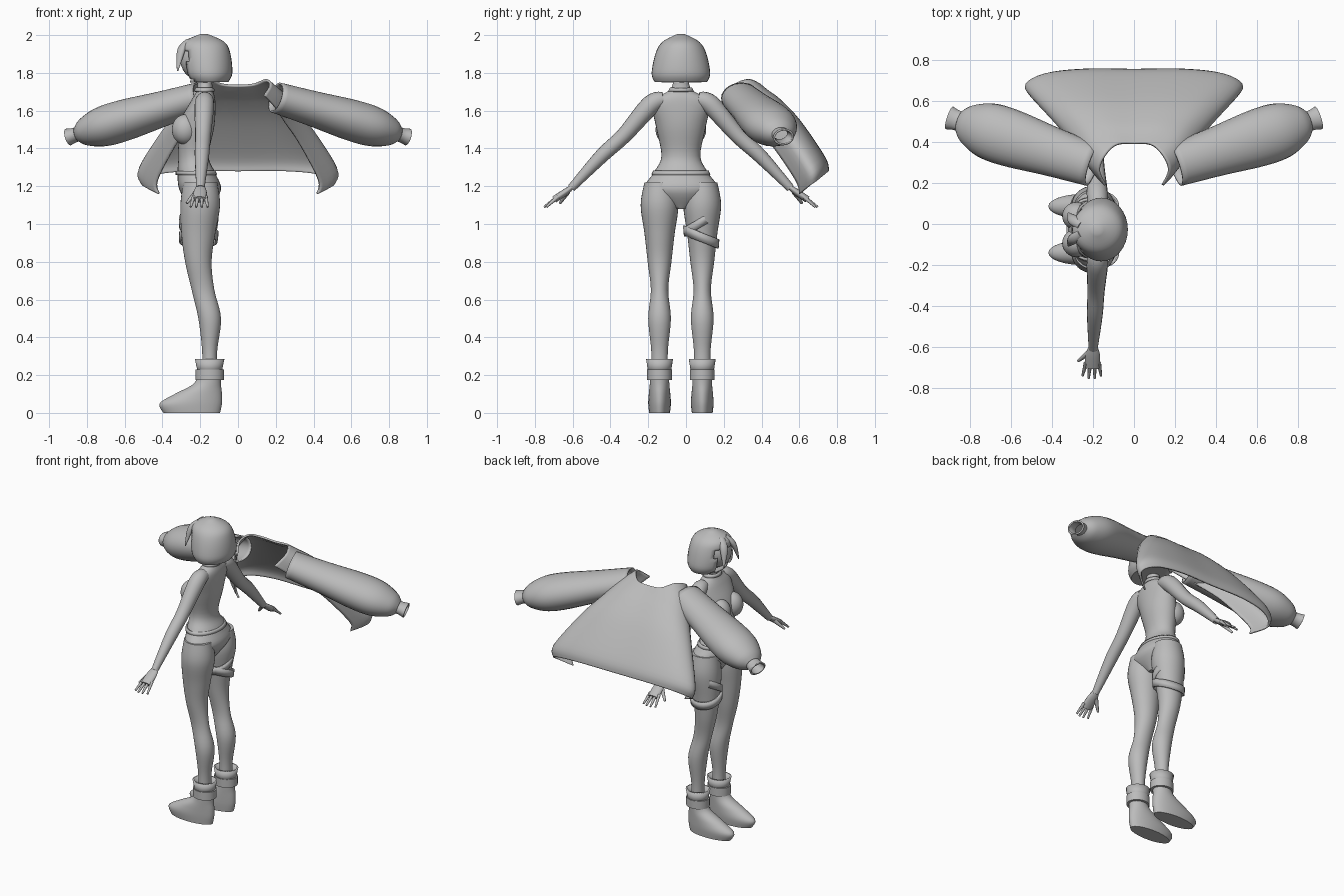
import bpy, bmesh, math
from mathutils import Vector

cube = bpy.data.objects.get("Cube")
if cube:
    bpy.data.objects.remove(cube)

grey = bpy.data.materials.new("plain_grey")
grey.use_nodes = True
colour = (0.5, 0.5, 0.5, 1)
grey.diffuse_color = colour
grey.node_tree.nodes["Principled BSDF"].inputs["Base Color"].default_value = colour

MID = -0.027                      # the figure's own centre plane in y
LEG = 0.113                       # distance of each leg from that plane
SIDES = (("near", -1), ("far", 1))


def smooth(rows, steps):
    """Interpolate number rows with a Catmull-Rom spline."""
    out, last = [], len(rows) - 1
    for i in range(last):
        nearby = [rows[max(0, min(last, i + j))] for j in (-1, 0, 1, 2)]
        for step in range(steps):
            t = step / steps
            out.append(tuple(
                b + t / 2 * (c - a + t * (2*a - 5*b + 4*c - d + t * (3*(b - c) + d - a)))
                for a, b, c, d in zip(*nearby)))
    return out + [tuple(rows[-1])]


def surface(name, rings, closed=True, cap=True, thick=0, drop=None):
    """Skin a list of rings; optionally cap, remove faces by rule and thicken."""
    bm = bmesh.new()
    verts = [[bm.verts.new(point) for point in ring] for ring in rings]
    count = len(verts[0])
    for low, high in zip(verts, verts[1:]):
        for i in range(count if closed else count - 1):
            j = (i + 1) % count
            bm.faces.new((low[i], low[j], high[j], high[i]))
    if cap:
        bm.faces.new(verts[0])
        bm.faces.new(verts[-1])
    bmesh.ops.recalc_face_normals(bm, faces=bm.faces)
    if drop:
        gone = [face for face in bm.faces if drop(face.calc_center_median())]
        bmesh.ops.delete(bm, geom=gone, context='FACES')
    mesh = bpy.data.meshes.new(name)
    bm.to_mesh(mesh)
    bm.free()
    mesh.materials.append(grey)
    mesh.shade_smooth()
    mesh.set_sharp_from_angle(angle=math.radians(50))
    part = bpy.data.objects.new(name, mesh)
    bpy.context.collection.objects.link(part)
    if thick:
        shell = part.modifiers.new("thickness", 'SOLIDIFY')
        shell.thickness = thick
        shell.offset = 0


def turn(count):
    """Cosine and sine pairs once round a circle."""
    angles = [math.tau * i / count for i in range(count)]
    return [(math.cos(angle), math.sin(angle)) for angle in angles]


def upright(name, rows, out=0, tilt=0, steps=5, **options):
    """Stacked ellipses from rows of (z, x centre, x radius, y radius)."""
    rings = [[(x + rx * c, MID + out + ry * s, z + tilt * ry * s) for c, s in turn(32)]
             for z, x, rx, ry in smooth(rows, steps)]
    surface(name, rings, **options)


def band(name, bottom, top, **options):
    """Thin strap between two ellipses."""
    upright(name, (bottom, top), steps=1, cap=False, thick=.01, **options)


def ball(name, centre, radii, out=0):
    """Ellipsoid."""
    angles = [math.pi * (i + .3) / 16 for i in range(16)]
    upright(name, [(centre[1] - radii[2] * math.cos(a), centre[0],
                    radii[0] * math.sin(a), radii[1] * math.sin(a)) for a in angles],
            out=out, steps=1)


def tube(name, path, flat=1, sides=16, **options):
    """Tube from rows of (x, y, z, radius), flattened vertically by a ratio."""
    points = smooth(path, 5)
    rings = []
    for i, (x, y, z, radius) in enumerate(points):
        before, after = points[max(0, i - 1)], points[min(len(points) - 1, i + 1)]
        along = (Vector(after[:3]) - Vector(before[:3])).normalized()
        across = along.cross(Vector((0, 0, 1))).normalized()
        rise = across.cross(along) * flat
        rings.append([Vector((x, y, z)) + (across * c + rise * s) * radius for c, s in turn(sides)])
    surface(name, rings, **options)


# Torso with neck, waistband and choker
upright("torso", [
    (1.08, -.2, .05, .04), (1.18, -.2, .11, .19), (1.27, -.22, .1, .145),
    (1.36, -.235, .08, .103), (1.52, -.22, .095, .133), (1.65, -.185, .065, .15),
    (1.72, -.175, .04, .05), (1.84, -.18, .04, .045)])
band("waistband", (1.26, -.22, .105, .152), (1.28, -.225, .1, .143))
band("choker", (1.7, -.178, .05, .064), (1.72, -.176, .044, .054))

# Head with an open-faced bob
ball("head", (-.2, 1.87), (.105, .095, .11))
upright("hair", [
    (1.755, -.155, .1, .135), (1.8, -.16, .125, .15), (1.9, -.17, .125, .13),
    (1.96, -.18, .105, .095), (2, -.18, .02, .02)],
    thick=.01, drop=lambda c: c.x < -.22 and abs(c.y - MID) < .09 and c.z < 1.91)

for side, s in SIDES:
    # Fringe lock
    tube(side + "_fringe_lock", [(x, MID + s * out, z, r) for x, out, z, r in (
        (-.26, .02, 1.97, .02), (-.3, .05, 1.92, .025), (-.32, .08, 1.81, .004))], flat=.7)

    # Chest
    ball(side + "_chest", (-.28, 1.5), (.07, .068, .08), out=s * .066)

    # Leg
    upright(side + "_leg", [
        (.2, -.15, .04, .045), (.33, -.15, .04, .044), (.5, -.15, .06, .06),
        (.65, -.185, .06, .046), (.8, -.21, .07, .063), (.95, -.21, .09, .08),
        (1.1, -.2, .105, .1), (1.22, -.2, .09, .08)], out=s * LEG)

    # Boot with ankle strap and flared cuff
    upright(side + "_boot", [
        (0, -.245, .15, .055), (.05, -.25, .165, .06), (.1, -.21, .125, .057),
        (.15, -.165, .075, .052), (.2, -.15, .06, .05)], out=s * LEG)
    upright(side + "_ankle_strap", [(z, -.15, .075, .066) for z in (.175, .23)],
            out=s * LEG, steps=1)
    band(side + "_boot_cuff", (.2, -.15, .055, .053), (.285, -.15, .073, .066), out=s * LEG)

    # Arm, drifting forward toward the wrist
    def reach(out, z, radius, forward=0):
        return (-.17 - .05 * out - forward, MID + s * out, z, radius)

    tube(side + "_arm", [
        reach(.09, 1.66, .04), reach(.16, 1.63, .052), reach(.3, 1.47, .042),
        reach(.42, 1.36, .038), reach(.58, 1.19, .022)])

    # Hand with four fingers and a thumb
    tube(side + "_hand", [
        reach(.57, 1.2, .022), reach(.61, 1.17, .035), reach(.67, 1.13, .037)], flat=.5)
    for i in range(4):
        spread = .03 * (1.5 - i)
        tip = .73 - .012 * abs(1.5 - i)
        tube("%s_finger_%d" % (side, i + 1), [
            reach(.65, 1.145, .011, spread * .7), reach(tip, 1.09, .006, spread)], sides=8)
    tube(side + "_thumb", [reach(.6, 1.17, .015, .02), reach(.64, 1.11, .007, .07)], sides=8)

# Crossed thigh straps on one leg
for name, z, tilt in (("upper", 1.01, .6), ("lower", .93, -.4)):
    band(name + "_thigh_strap", (z - .025, -.21, .097, .087), (z + .025, -.207, .1, .091),
         out=LEG - .005, tilt=tilt)

# Open floating jacket: each row wraps from the middle of the back to the front edge
UP, FRONT, HEM = Vector((0, -.63, .77)), Vector((0, -.77, -.63)), Vector((0, .75, 1.28))
wrap = ((0, 0, 0), (.5, 0, .1), (.85, .03, .7), (1, .1, 1), (.82, .19, 1))
rows = []
for height, width, back, rise in (
        (0, .51, 0, 0), (.07, .52, -.03, 0), (.3, .4, -.05, 0),
        (.45, .31, -.04, 0), (.53, .24, -.02, .05), (.58, .17, -.01, .09)):
    half = [(width * share, height + rise * lift, back + depth) for share, depth, lift in wrap]
    rows.append(smooth([(-x, up, front) for x, up, front in half[:0:-1]] + half, 5))
columns = [smooth(column, 5) for column in zip(*rows)]
surface("jacket_body", [[HEM + Vector((x, 0, 0)) + UP * up + FRONT * front for x, up, front in column]
                        for column in columns], closed=False, cap=False, thick=.012)

# Puffed sleeves and cuffs along a straight slanting axis
for side, s in (("left", 1), ("right", -1)):
    def sleeve(name, profile):
        tube(name, [(s * x, .22 + .33 * x, 1.73 - .3 * x, r) for x, r in profile],
             flat=.77, sides=28, cap=False, thick=.01)

    sleeve(side + "_sleeve", ((.2, .1), (.4, .115), (.6, .135), (.72, .13), (.81, .09), (.85, .045)))
    sleeve(side + "_cuff", ((.84, .045), (.87, .045), (.9, .053)))
